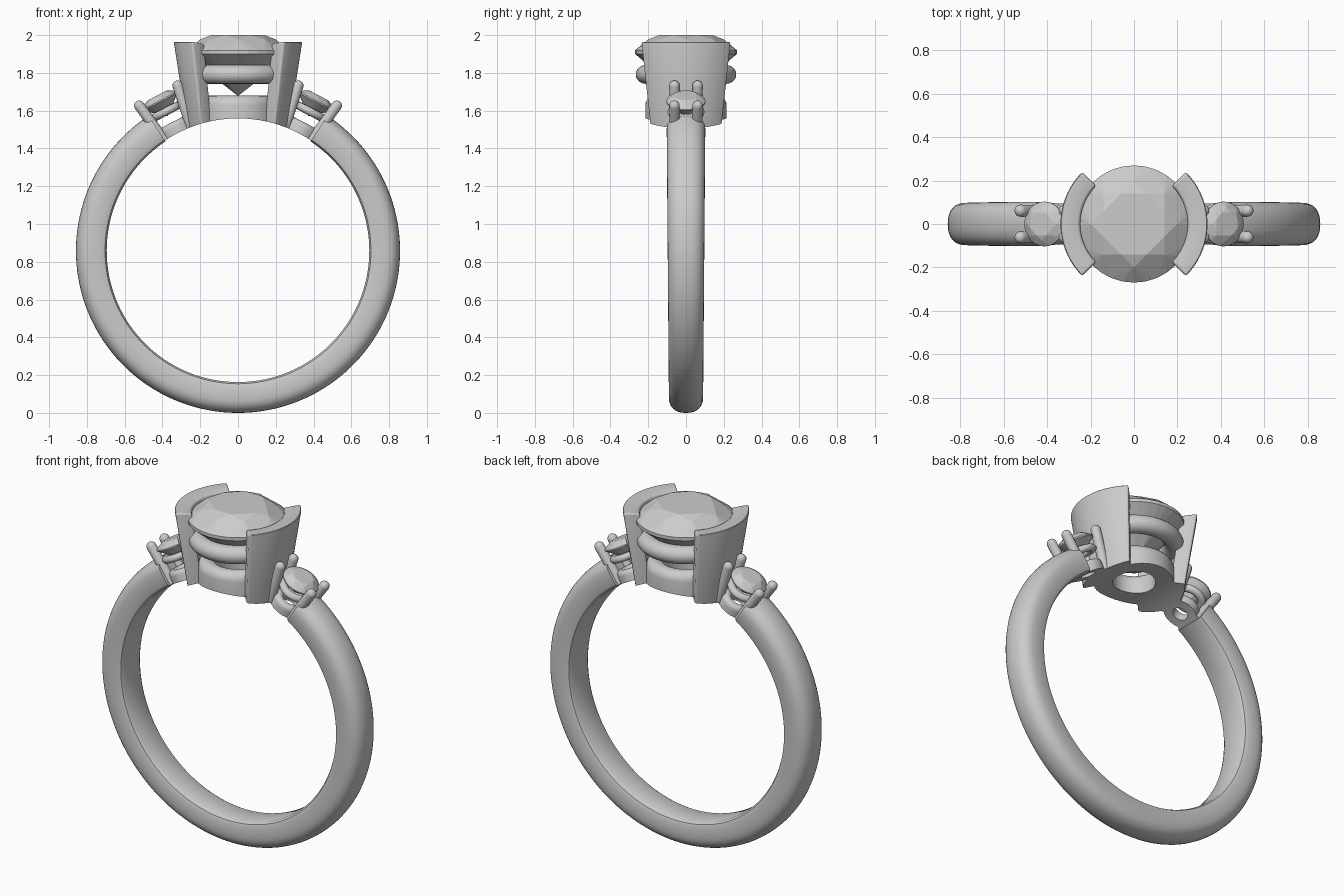
import bpy, bmesh
from math import sin, cos, pi, radians, copysign
from mathutils import Matrix, Vector

if "Cube" in bpy.data.objects:
    bpy.data.objects.remove(bpy.data.objects["Cube"])

CENTRE = Vector((0, 0, 0.858))


def finish(name, bm, matrix=Matrix(), smooth=True):
    bmesh.ops.remove_doubles(bm, verts=bm.verts, dist=1e-5)
    bmesh.ops.transform(bm, matrix=matrix, verts=bm.verts)
    bmesh.ops.recalc_face_normals(bm, faces=bm.faces)
    me = bpy.data.meshes.new(name)
    bm.to_mesh(me)
    bm.free()
    ob = bpy.data.objects.new(name, me)
    bpy.context.collection.objects.link(ob)
    if smooth:
        shade(ob)
    return ob


def select(ob):
    bpy.ops.object.select_all(action='DESELECT')
    ob.select_set(True)
    bpy.context.view_layer.objects.active = ob


def shade(ob):
    select(ob)
    bpy.ops.object.shade_smooth_by_angle(angle=radians(35))


def lathe(profile, a0=0, a1=360, steps=48):
    """Sweep a closed (radius, height) profile around z; partial sweeps get caps."""
    bm = bmesh.new()
    full = a1 - a0 == 360
    rings = []
    for i in range(steps if full else steps + 1):
        a = radians(a0 + (a1 - a0) * i / steps)
        rings.append([bm.verts.new((r * cos(a), r * sin(a), z)) for r, z in profile])
    n = len(profile)
    for i in range(steps):
        p, q = rings[i], rings[(i + 1) % len(rings)]
        for j in range(n):
            k = (j + 1) % n
            if profile[j][0] or profile[k][0]:
                bm.faces.new((p[j], p[k], q[k], q[j]))
    if not full:
        bm.faces.new(rings[0])
        bm.faces.new(rings[-1])
    return bm


def circle(r, z, w, h, n=20):
    return [(r + w * cos(2 * pi * i / n), z + h * sin(2 * pi * i / n)) for i in range(n)]


def collar(r0, r1, z0, z1):
    """Ring section with a straight skirt and a rounded top."""
    m, w = (r0 + r1) / 2, (r1 - r0) / 2
    return [(r0, z0), (r1, z0)] + [(m + w * cos(pi * i / 10), z1 - w + w * sin(pi * i / 10))
                                   for i in range(11)]


def brilliant(name, radius, matrix):
    """Round brilliant cut stone, girdle middle at local z = 0."""
    bm = bmesh.new()

    def ring(n, r, z, off=0):
        return [bm.verts.new((r * cos(2 * pi * (i + off) / n), r * sin(2 * pi * (i + off) / n), z))
                for i in range(n)]
    table, star = ring(8, .567, .333, .5), ring(8, .74, .25)
    top, low = ring(32, 1, .035), ring(32, 1, -.035)
    pav = ring(8, .27, -.65)
    culet = bm.verts.new((0, 0, -.86))
    bm.faces.new(table)
    for k in range(8):
        n, g = (k + 1) % 8, (4 * k + 2) % 32
        bm.faces.new((star[k], table[k], table[k - 1]))
        bm.faces.new((table[k], star[k], top[g], star[n]))
        bm.faces.new((culet, pav[k], low[g], pav[n]))
        for j in range(-2, 2):
            a, b = (4 * k + j) % 32, (4 * k + j + 1) % 32
            bm.faces.new((star[k], top[a], top[b]))
            bm.faces.new((pav[k], low[b], low[a]))
    for i in range(32):
        j = (i + 1) % 32
        bm.faces.new((top[i], low[i], low[j], top[j]))
    return finish(name, bm, matrix @ Matrix.Scale(radius, 4), smooth=False)


# Band: open hoop, rounded outside, slightly wider at the top
section = [(.725, .1), (.704, .092), (.695, .075), (.695, -.075), (.704, -.092), (.725, -.1)]
for i in range(17):
    t = -pi / 2 + pi * i / 16
    section.append((.775 + .083 * abs(cos(t)) ** .85,
                    .1 * copysign(abs(sin(t)) ** .85, sin(t))))
bm = lathe(section, 90 + 33.5, 450 - 33.5, 120)
for v in bm.verts:
    v.co.z *= .97 + .07 * v.co.y / .858
finish("band", bm, Matrix.Translation(CENTRE) @ Matrix.Rotation(pi / 2, 4, 'X'))

to_cut = []

# Centre setting: two tapered half-bezel walls
for side, mid in (("right", 0), ("left", 180)):
    bm = lathe([(.185, 1.46), (.262, 1.46), (.34, 1.965), (.25, 1.955)], mid - 45, mid + 45, 28)
    ob = finish("bezel_wall_" + side, bm, smooth=False)
    bev = ob.modifiers.new("soft_edges", 'BEVEL')
    bev.width, bev.segments, bev.limit_method, bev.angle_limit = .016, 3, 'ANGLE', radians(40)
    to_cut.append(ob)

# Centre setting: gallery rail, base collar and stone
finish("gallery_rail", lathe(circle(.213, 1.792, .053, .05), steps=64))
to_cut.append(finish("base_collar", lathe(collar(.115, .215, 1.46, 1.68), steps=64)))
brilliant("centre_stone", .27, Matrix.Translation((0, 0, 1.91)))

# Side settings, tilted to follow the hoop
for s, side in ((1, "right"), (-1, "left")):
    frame = Matrix.Translation(CENTRE) @ Matrix.Rotation(s * radians(27.5), 4, 'Y')
    brilliant("side_stone_" + side, .103, frame @ Matrix.Translation((0, 0, .893)))
    finish("side_rail_" + side, lathe(circle(.075, .83, .023, .021, 12), steps=32), frame)
    to_cut.append(finish("side_collar_" + side,
                         lathe(collar(.042, .095, .67, .765), steps=32), frame))
    # four splayed round-tipped prongs
    for tx0, tx1 in ((.072, .113), (-.078, -.125)):
        for y in (-1, 1):
            a = Vector((s * tx0, y * .055, .67))
            b = Vector((s * tx1, y * .062, .95))
            L, r = (b - a).length, .028
            prof = [(0, 0), (r, 0)] + [(r * cos(pi * i / 12), L - r + r * sin(pi * i / 12))
                                       for i in range(6)] + [(0, L)]
            rot = (b - a).to_track_quat('Z', 'Y').to_matrix().to_4x4()
            to_cut.append(finish("prong_" + side, lathe(prof, steps=16),
                                 frame @ Matrix.Translation(a) @ rot))

# Trim everything that would poke into the finger hole
cut = finish("finger_cutter", lathe([(0, -.5), (.696, -.5), (.696, .5), (0, .5)], steps=160),
             Matrix.Translation((0, 0, .863)) @ Matrix.Rotation(pi / 2, 4, 'X'))
cut.hide_render = True
for ob in to_cut:
    mod = ob.modifiers.new("finger_hole", 'BOOLEAN')
    mod.operation, mod.solver, mod.object = 'DIFFERENCE', 'EXACT', cut
    select(ob)
    for m in list(ob.modifiers):
        bpy.ops.object.modifier_apply(modifier=m.name)
    shade(ob)
bpy.data.objects.remove(cut)
